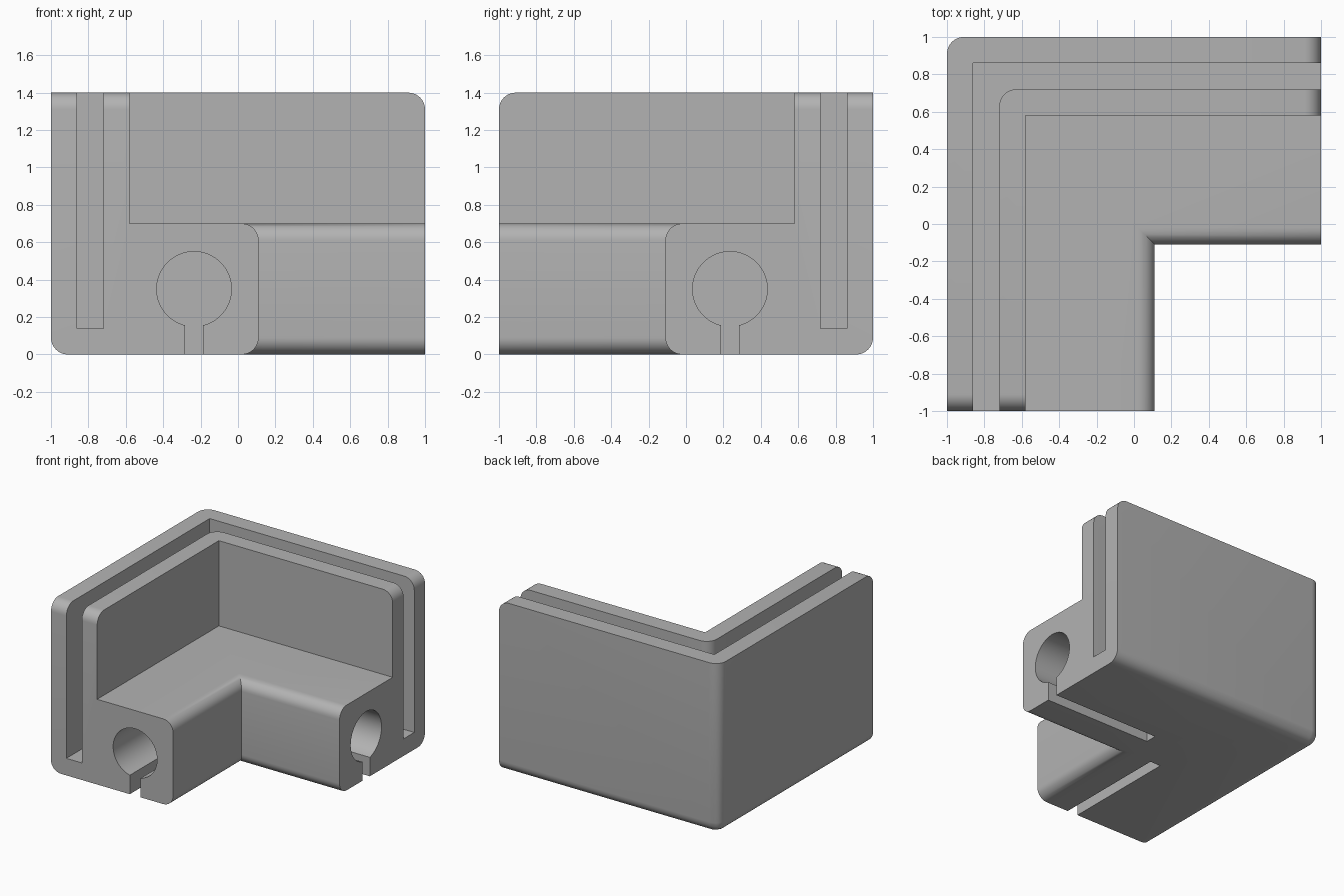
import bpy, bmesh, math

if "Cube" in bpy.data.objects:
    bpy.data.objects.remove(bpy.data.objects["Cube"])

ROUND = 0.09      # edge rounding radius
BORE_END = 0.03   # inner end of each bore

grey = bpy.data.materials.new("plain grey")
grey.diffuse_color = (0.45, 0.45, 0.45, 1)
grey.use_nodes = True
grey.node_tree.nodes["Principled BSDF"].inputs["Base Color"].default_value = grey.diffuse_color


def make_object(name, bm):
    bmesh.ops.recalc_face_normals(bm, faces=bm.faces)
    mesh = bpy.data.meshes.new(name)
    bm.to_mesh(mesh)
    bm.free()
    mesh.materials.append(grey)
    obj = bpy.data.objects.new(name, mesh)
    bpy.context.collection.objects.link(obj)
    return obj


def sweep(bm, sections):
    """Skin matching closed sections and cap both ends."""
    rings = [[bm.verts.new(p) for p in s] for s in sections]
    n = len(rings[0])
    for a, b in zip(rings, rings[1:]):
        for i in range(n):
            j = (i + 1) % n
            bm.faces.new((a[i], a[j], b[j], b[i]))
    bm.faces.new(rings[0])
    bm.faces.new(rings[-1])
    return rings


# Corner bracket: profile of (distance from outer wall, height), mitred at the corner
profile = [(0, 0), (1.11, 0), (1.11, 0.7), (0.42, 0.7), (0.42, 1.4),
           (0.28, 1.4), (0.28, 0.14), (0.14, 0.14), (0.14, 1.4), (0, 1.4)]
bm = bmesh.new()
front, corner, right = sweep(bm, [
    [(-1 + d, -1, z) for d, z in profile],
    [(-1 + d, 1 - d, z) for d, z in profile],
    [(1, 1 - d, z) for d, z in profile]])

# Rounded edges: outer bottom, inner block, wall-top ends and upright corners
pairs = []
for i in (0, 1, 2):
    pairs += [(front[i], corner[i]), (corner[i], right[i])]
for end in (front, right):
    pairs += [(end[4], end[5]), (end[8], end[9])]
pairs += [(corner[9], corner[0]), (corner[5], corner[6])]
edges = [bm.edges.get(p) for p in pairs]
bmesh.ops.bevel(bm, geom=edges, offset=ROUND, offset_type='OFFSET',
                segments=8, profile=0.5, affect='EDGES')
bracket = make_object("corner_bracket", bm)

# Keyhole outline: round bore with a slit open to the underside
cx, cz, r, half = -0.235, 0.35, 0.2, 0.048
gap = math.asin(half / r)
steps = 56
keyhole = [(cx - half, -0.1), (cx + half, -0.1)]
for k in range(steps + 1):
    a = -math.pi / 2 + gap + (2 * math.pi - 2 * gap) * k / steps
    keyhole.append((cx + r * math.cos(a), cz + r * math.sin(a)))

# One bore per arm, mirrored across the diagonal
for arm in ("front", "right"):
    bm = bmesh.new()
    if arm == "front":
        sections = [[(u, y, z) for u, z in keyhole] for y in (-1.1, -BORE_END)]
    else:
        sections = [[(x, -u, z) for u, z in keyhole] for x in (1.1, BORE_END)]
    sweep(bm, sections)
    cutter = make_object(arm + "_bore_cutter", bm)
    cutter.hide_render = True
    mod = bracket.modifiers.new(arm + " bore", 'BOOLEAN')
    mod.operation = 'DIFFERENCE'
    mod.solver = 'EXACT'
    mod.object = cutter
    bpy.context.view_layer.objects.active = bracket
    bpy.ops.object.modifier_apply(modifier=mod.name)
    bpy.data.objects.remove(cutter)

# Smooth roundings, crisp edges
bracket.select_set(True)
bpy.context.view_layer.objects.active = bracket
bpy.ops.object.shade_smooth_by_angle(angle=math.radians(30))
